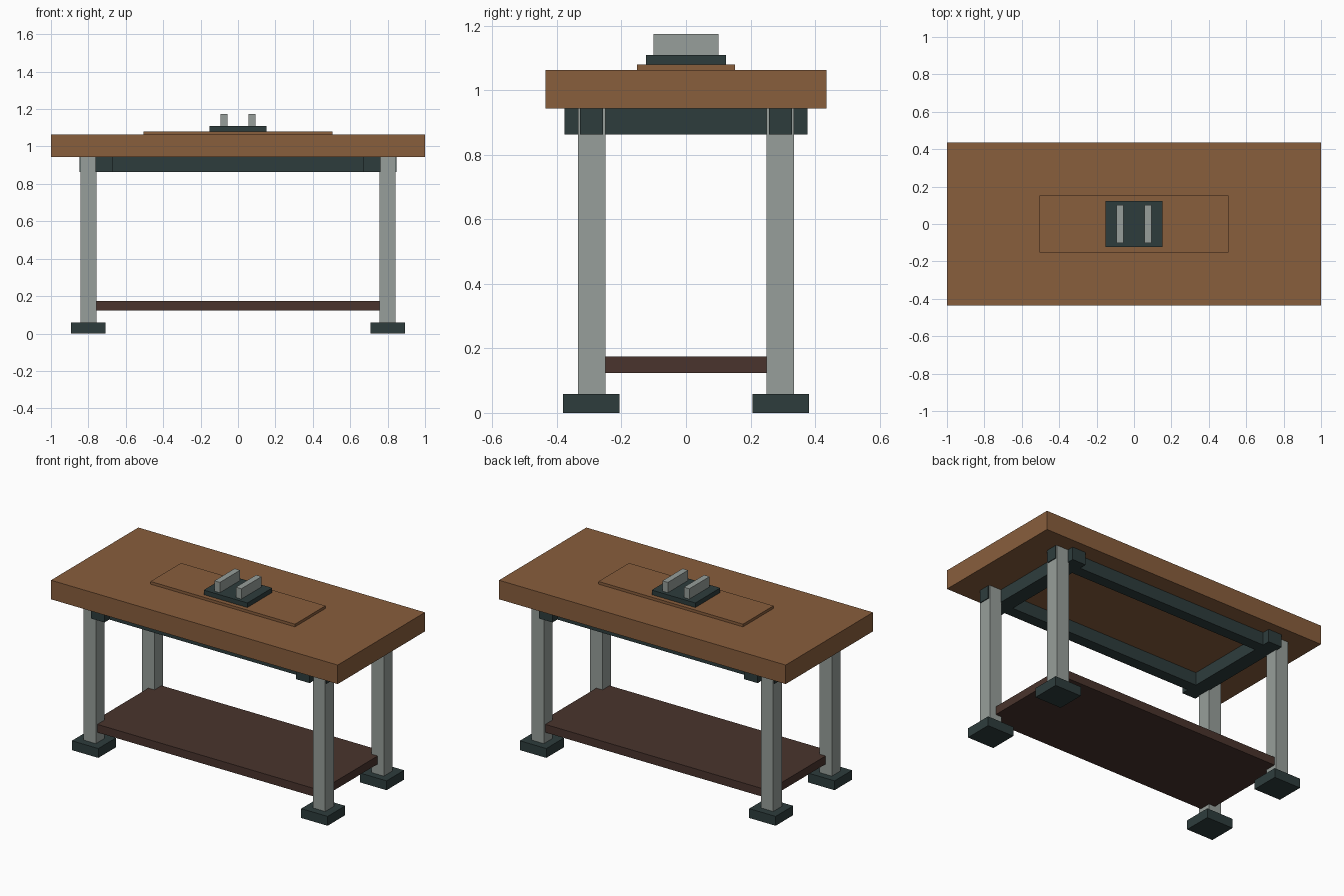
import bpy

if "Cube" in bpy.data.objects:
    bpy.data.objects.remove(bpy.data.objects["Cube"])


def material(name, rgb):
    m = bpy.data.materials.new(name)
    m.diffuse_color = (*rgb, 1.0)
    m.use_nodes = True
    m.node_tree.nodes["Principled BSDF"].inputs["Base Color"].default_value = m.diffuse_color
    return m


WOOD = material("warm_wood", (0.25, 0.112, 0.046))
DARK_WOOD = material("dark_brown_wood", (0.067, 0.034, 0.026))
STEEL = material("pale_grey_steel", (0.31, 0.345, 0.325))
IRON = material("dark_slate_iron", (0.027, 0.046, 0.046))


def box(name, mat, x, y, z):
    """Box spanning the given (low, high) range on each axis."""
    bpy.ops.mesh.primitive_cube_add(
        size=1, location=[(a + b) / 2 for a, b in (x, y, z)])
    ob = bpy.context.object
    ob.name = name
    ob.scale = [b - a for a, b in (x, y, z)]
    bpy.ops.object.transform_apply(location=False, rotation=False, scale=True)
    ob.data.materials.append(mat)
    return ob


def span(sign, low, high):
    return tuple(sorted((sign * low, sign * high)))


# Bench top and the raised panel on it
box("bench_top", WOOD, (-1, 1), (-0.435, 0.435), (0.943, 1.063))
box("top_panel", WOOD, (-0.504, 0.504), (-0.152, 0.152), (1.063, 1.08))

# Vise: base plate and two jaws
box("vise_base", IRON, (-0.152, 0.152), (-0.124, 0.124), (1.08, 1.109))
for s, side in ((-1, "left"), (1, "right")):
    box(f"vise_jaw_{side}", STEEL, span(s, 0.056, 0.094),
        (-0.101, 0.101), (1.109, 1.174))

# Legs and feet
for sx, side in ((-1, "left"), (1, "right")):
    for sy, end in ((-1, "front"), (1, "back")):
        box(f"leg_{end}_{side}", STEEL, span(sx, 0.757, 0.843),
            span(sy, 0.249, 0.335), (0.059, 0.943))
        box(f"foot_{end}_{side}", IRON, span(sx, 0.708, 0.892),
            span(sy, 0.206, 0.381), (0, 0.059))

# Rails under the top: long ones pass through the legs, short ones sit inside
for s, end in ((-1, "front"), (1, "back")):
    box(f"long_rail_{end}", IRON, (-0.848, 0.848),
        span(s, 0.258, 0.328), (0.863, 0.943))
for s, side in ((-1, "left"), (1, "right")):
    box(f"short_rail_{side}", IRON, span(s, 0.668, 0.763),
        (-0.376, 0.376), (0.863, 0.943))

# Lower shelf, let into the legs
box("lower_shelf", DARK_WOOD, (-0.8, 0.8), (-0.32, 0.32), (0.124, 0.175))
